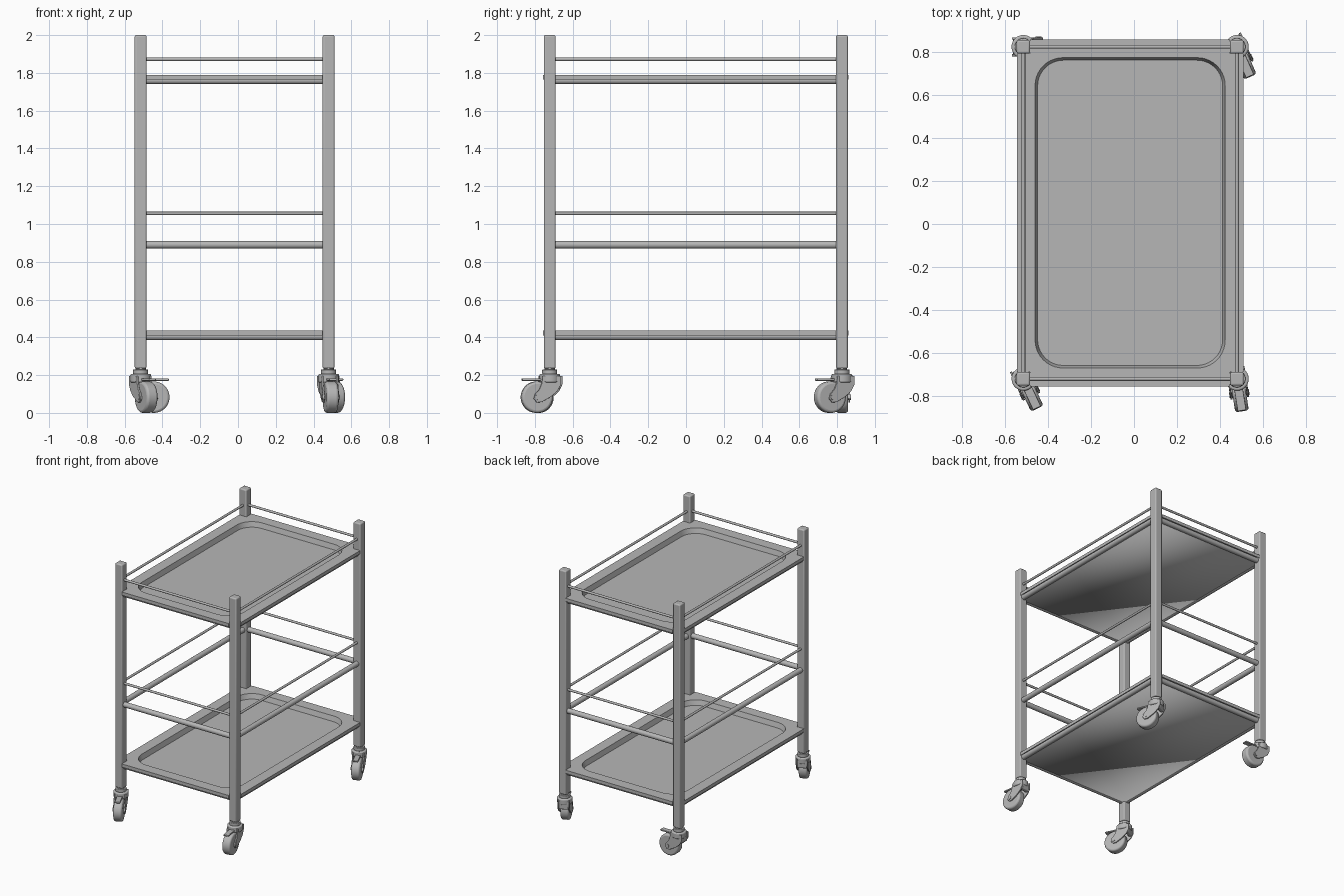
import bpy, bmesh, math
from mathutils import Matrix, Vector

if "Cube" in bpy.data.objects:
    bpy.data.objects.remove(bpy.data.objects["Cube"], do_unlink=True)

steel = bpy.data.materials.new("brushed_grey_steel")
steel.use_nodes = True
GREY = (0.47, 0.47, 0.47, 1)
steel.diffuse_color = GREY
steel.node_tree.nodes["Principled BSDF"].inputs["Base Color"].default_value = GREY

CX, CY = -0.018, 0.052      # frame centre
HX, HY = 0.4975, 0.7735     # post centres from the frame centre
POST = 0.063


def finish(name, bm, loc=(0, 0, 0), turn=0.0, bevel=0.0):
    bmesh.ops.recalc_face_normals(bm, faces=bm.faces)
    mesh = bpy.data.meshes.new(name)
    bm.to_mesh(mesh)
    bm.free()
    mesh.materials.append(steel)
    ob = bpy.data.objects.new(name, mesh)
    bpy.context.collection.objects.link(ob)
    ob.location = loc
    ob.rotation_euler.z = turn
    if bevel:
        mod = ob.modifiers.new("Rounded edges", "BEVEL")
        mod.width, mod.segments, mod.limit_method = bevel, 3, "ANGLE"
    bpy.ops.object.select_all(action="DESELECT")
    ob.select_set(True)
    bpy.context.view_layer.objects.active = ob
    bpy.ops.object.shade_smooth_by_angle(angle=math.radians(35))
    return ob


def box(name, size, centre, bevel=0.0, loc=(0, 0, 0), turn=0.0):
    bm = bmesh.new()
    bmesh.ops.create_cube(bm, size=1, matrix=Matrix.Translation(centre) @ Matrix.Diagonal((*size, 1)))
    return finish(name, bm, loc, turn, bevel)


def rod(name, a, b, radius, sides=24, bevel=0.0, loc=(0, 0, 0), turn=0.0):
    a, b = Vector(a), Vector(b)
    bm = bmesh.new()
    aim = (b - a).to_track_quat("Z", "Y").to_matrix().to_4x4()
    bmesh.ops.create_cone(bm, cap_ends=True, segments=sides, radius1=radius, radius2=radius,
                          depth=(b - a).length, matrix=Matrix.Translation((a + b) / 2) @ aim)
    return finish(name, bm, loc, turn, bevel)


def rail_ring(name, z, radius):
    # Four rails joining the posts at one height
    for s, side in ((-1, "right"), (1, "left")):
        x = CX + s * HX
        rod(f"{name}_{side}", (x, CY - HY, z), (x, CY + HY, z), radius)
    for s, side in ((-1, "front"), (1, "back")):
        y = CY + s * HY
        rod(f"{name}_{side}", (CX - HX, y, z), (CX + HX, y, z), radius)


def rounded_rect(hx, hy, r, steps=10):
    pts = []
    for k, (sx, sy) in enumerate(((1, 1), (-1, 1), (-1, -1), (1, -1))):
        for i in range(steps + 1):
            a = (k + i / steps) * math.pi / 2
            pts.append((sx * (hx - r) + r * math.cos(a), sy * (hy - r) + r * math.sin(a)))
    return pts


def notched_rect(hx, hy, nx, ny):
    # Rectangle with a square notch at each corner for the posts
    pts = []
    for sx, sy in ((1, 1), (-1, 1), (-1, -1), (1, -1)):
        corner = [(hx, hy - ny), (hx - nx, hy - ny), (hx - nx, hy)]
        corner = [(sx * x, sy * y) for x, y in corner]
        pts += corner if sx * sy > 0 else corner[::-1]
    return pts


def loop(bm, pts, z):
    vs = [bm.verts.new((x, y, z)) for x, y in pts]
    return vs, [bm.edges.new((vs[i - 1], vs[i])) for i in range(len(vs))]


def skin(bm, upper, lower):
    for i in range(len(upper)):
        bm.faces.new((upper[i - 1], upper[i], lower[i], lower[i - 1]))


def tray(name, top):
    rim, floor = top - 0.026, top - 0.038
    bm = bmesh.new()
    edge = notched_rect(0.527, 0.808, 0.061, 0.066)
    outer, e1 = loop(bm, edge, top)
    inner, e2 = loop(bm, rounded_rect(0.443, 0.723, 0.13), top)
    bmesh.ops.triangle_fill(bm, use_beauty=True, edges=e1 + e2, normal=(0, 0, 1))
    # Outer lip, then the sloping wall and floor of the pan
    lip, _ = loop(bm, edge, rim)
    skin(bm, outer, lip)
    bm.faces.new(lip)
    base, _ = loop(bm, rounded_rect(0.431, 0.711, 0.12), floor)
    skin(bm, inner, base)
    bm.faces.new(base)
    ob = finish(name, bm, (CX, CY, 0))
    # The lip's underside must not close over the pan
    bm = bmesh.new()
    bm.from_mesh(ob.data)
    bmesh.ops.delete(bm, geom=[f for f in bm.faces if len(f.verts) == len(edge)], context="FACES_ONLY")
    bm.to_mesh(ob.data)
    bm.free()
    # Flat underside between the rails
    bm = bmesh.new()
    bmesh.ops.create_grid(bm, x_segments=1, y_segments=1, size=1,
                          matrix=Matrix.Diagonal((0.485, 0.76, 1, 1)))
    for f in bm.faces:
        f.normal_flip()
    under = finish(name + "_underside", bm, (CX, CY, top - 0.043))
    solid = under.modifiers.new("Thickness", "SOLIDIFY")
    solid.thickness, solid.offset = 0.004, 0
    rail_ring(name + "_support_rail", top - 0.03, 0.02)


def caster(name, x, y, turn):
    # Built trailing along local +x, then swivelled
    at = dict(loc=(x, y, 0), turn=turn)
    rod(name + "_stem", (0, 0, 0.2), (0, 0, 0.25), 0.028, **at)
    rod(name + "_collar", (0, 0, 0.205), (0, 0, 0.23), 0.04, bevel=0.004, **at)
    rod(name + "_swivel", (0, 0, 0.16), (0, 0, 0.206), 0.055, sides=32, bevel=0.008, **at)
    rod(name + "_wheel", (0.07, -0.032, 0.083), (0.07, 0.032, 0.083), 0.083, sides=40, bevel=0.013, **at)
    rod(name + "_axle", (0.07, -0.047, 0.083), (0.07, 0.047, 0.083), 0.014, **at)
    # Swept fork cheeks
    profile = [(-0.054, 0.195), (-0.054, 0.15), (-0.035, 0.115), (0.0, 0.085), (0.05, 0.057),
               (0.075, 0.055), (0.092, 0.075), (0.085, 0.1), (0.062, 0.125), (0.05, 0.155), (0.045, 0.195)]
    for s, side in ((-1, "a"), (1, "b")):
        bm = bmesh.new()
        face = bm.faces.new([bm.verts.new((px, s * 0.034, pz)) for px, pz in profile])
        new = bmesh.ops.extrude_face_region(bm, geom=[face])["geom"]
        bmesh.ops.translate(bm, vec=(0, s * 0.01, 0), verts=[v for v in new if isinstance(v, bmesh.types.BMVert)])
        finish(f"{name}_fork_{side}", bm, bevel=0.002, **at)
    # Hood behind the wheel and brake pedal over it
    box(name + "_hood", (0.03, 0.07, 0.06), (-0.034, 0, 0.155), 0.006, **at)
    box(name + "_brake_pedal", (0.11, 0.04, 0.012), (0.095, 0, 0.176), 0.004, **at)


# Posts with casters, each swivelled its own way
swivels = {("front", "right"): -65, ("front", "left"): -81, ("back", "right"): 0, ("back", "left"): -66}
for (end, side), angle in swivels.items():
    px = CX + (HX if side == "left" else -HX)
    py = CY + (HY if end == "back" else -HY)
    box(f"{end}_{side}_post", (POST, POST, 1.765), (px, py, 1.1175), 0.009)
    caster(f"{end}_{side}_caster", px, py, math.radians(angle))

# Trays, middle frame and thin guard rails
tray("top_tray", 1.79)
tray("bottom_tray", 0.435)
rail_ring("middle_rail", 0.89, 0.02)
rail_ring("upper_guard_rail", 1.872, 0.009)
rail_ring("middle_guard_rail", 1.056, 0.009)
